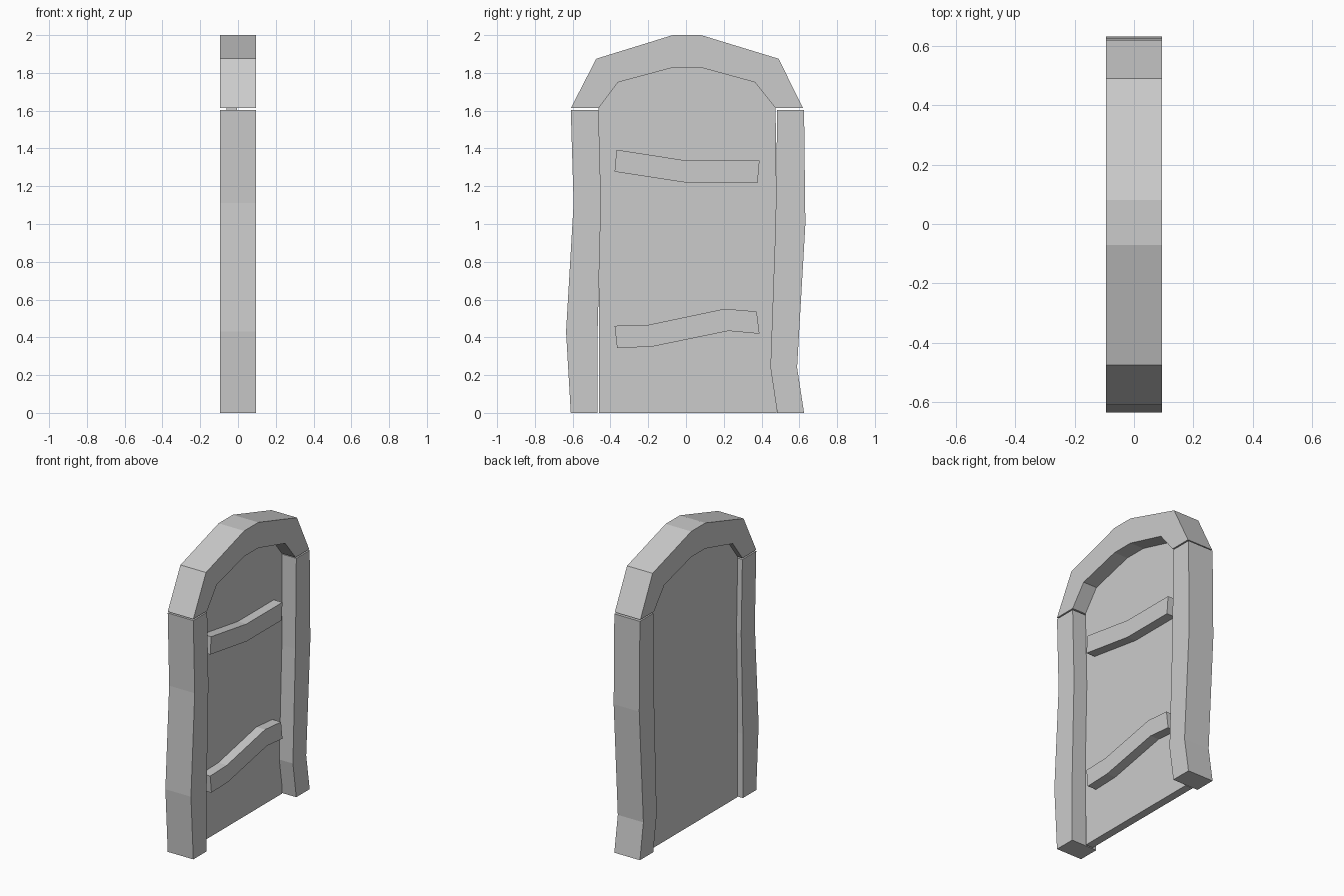
import bpy
import bmesh

if "Cube" in bpy.data.objects:
    bpy.data.objects.remove(bpy.data.objects["Cube"])


def slab(name, top_or_left, bottom_or_right, x0, x1):
    """Ribbon profile in the YZ plane (two matching edges), extruded along X."""
    bm = bmesh.new()
    outline = top_or_left + bottom_or_right[::-1]
    face = bm.faces.new([bm.verts.new((x0, y, z)) for y, z in outline])
    ext = bmesh.ops.extrude_face_region(bm, geom=[face], use_keep_orig=True)
    verts = [g for g in ext["geom"] if isinstance(g, bmesh.types.BMVert)]
    bmesh.ops.translate(bm, verts=verts, vec=(x1 - x0, 0, 0))
    bmesh.ops.recalc_face_normals(bm, faces=bm.faces)
    mesh = bpy.data.meshes.new(name)
    bm.to_mesh(mesh)
    bm.free()
    obj = bpy.data.objects.new(name, mesh)
    bpy.context.collection.objects.link(obj)
    return obj


D = 0.095                      # half depth of the frame
PANEL_BACK, PANEL_FRONT = -0.06, -0.006
STRAP_FRONT = 0.058

# Crooked side posts
slab("left_post",
     [(-0.61, 0), (-0.635, 0.43), (-0.595, 1.11), (-0.61, 1.604)],
     [(-0.468, 0), (-0.468, 0.43), (-0.45, 1.11), (-0.463, 1.604)], -D, D)
slab("right_post",
     [(0.483, 0), (0.447, 0.24), (0.474, 1.0), (0.483, 1.604)],
     [(0.625, 0), (0.588, 0.24), (0.632, 1.0), (0.625, 1.604)], -D, D)

# Faceted arch, with its inner edge shared by the door panel
arch_inner = [(-0.463, 1.613), (-0.36, 1.75), (-0.07, 1.828),
              (0.08, 1.828), (0.365, 1.75), (0.475, 1.613)]
slab("arch",
     [(-0.61, 1.613), (-0.475, 1.875), (-0.07, 2.0),
      (0.08, 2.0), (0.49, 1.875), (0.62, 1.613)],
     arch_inner, -D, D)

# Recessed door panel
slab("door_panel", arch_inner, [(-0.46, 0), (0.478, 0)], PANEL_BACK, PANEL_FRONT)

# Bent straps across the door face
slab("upper_strap",
     [(-0.368, 1.393), (0.008, 1.335), (0.389, 1.335)],
     [(-0.378, 1.277), (0.008, 1.218), (0.379, 1.218)],
     PANEL_FRONT - 0.01, STRAP_FRONT)
slab("lower_strap",
     [(-0.378, 0.461), (-0.2, 0.466), (0.205, 0.551), (0.374, 0.537)],
     [(-0.365, 0.344), (-0.183, 0.35), (0.225, 0.434), (0.389, 0.419)],
     PANEL_FRONT - 0.01, STRAP_FRONT)
